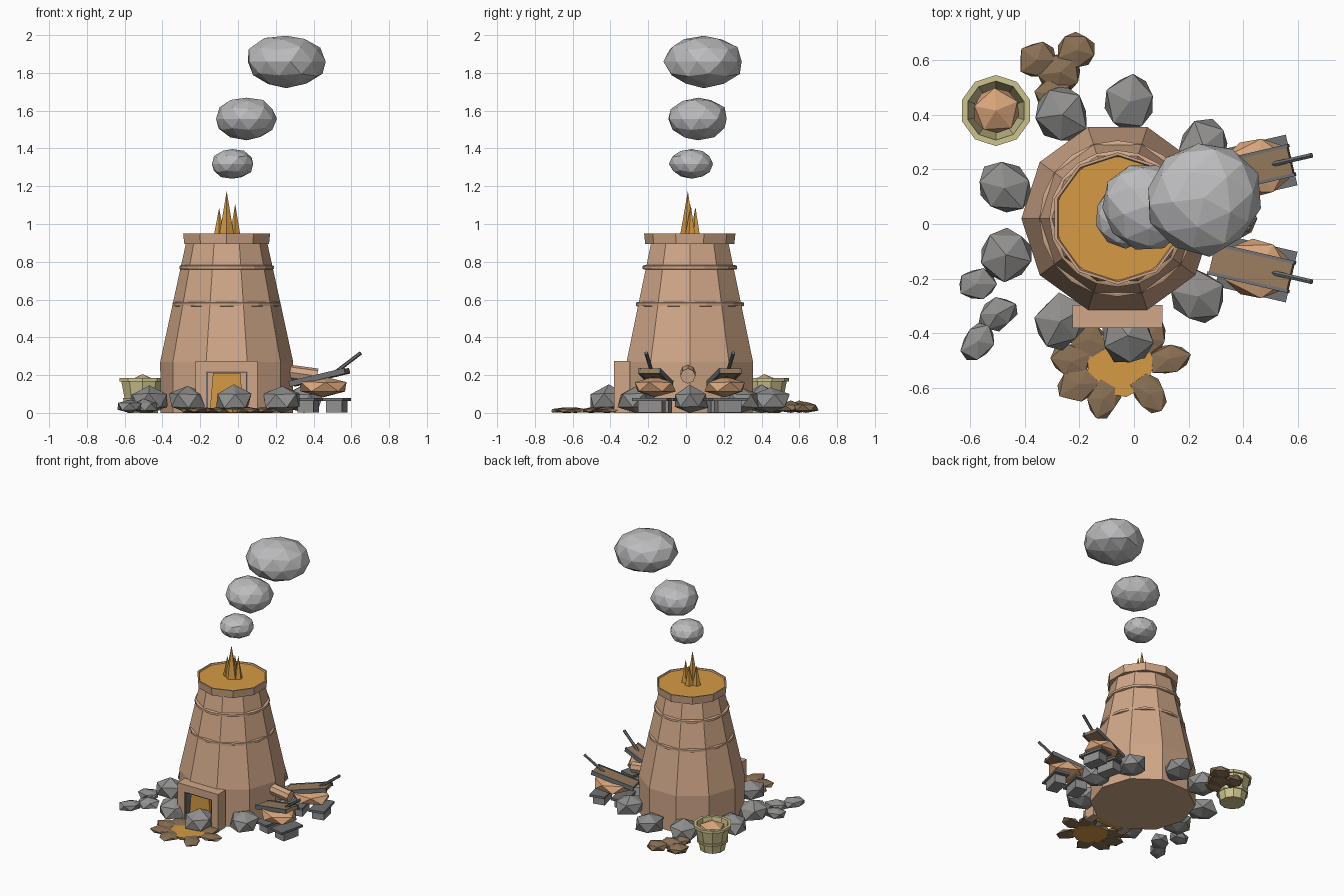
import bpy, bmesh, math, random
from mathutils import Matrix, Vector

random.seed(4)
cube = bpy.data.objects.get("Cube")
if cube:
    bpy.data.objects.remove(cube, do_unlink=True)


def material(name, *rgb):
    """Flat colour given as sRGB bytes, stored linear."""
    col = [((c / 255 + 0.055) / 1.055) ** 2.4 for c in rgb] + [1]
    m = bpy.data.materials.new(name)
    m.use_nodes = True
    m.diffuse_color = col
    m.node_tree.nodes["Principled BSDF"].inputs["Base Color"].default_value = col
    return m


CLAY = material("clay", 208, 167, 136)
LEATHER = material("leather", 217, 166, 124)
STONE = material("stone", 145, 144, 143)
SMOKE = material("smoke", 188, 188, 190)
GLOW = material("molten_gold", 214, 154, 68)
EARTH = material("earth", 138, 112, 85)
WOOD = material("wood", 150, 122, 92)
WICKER = material("wicker", 205, 195, 143)
IRON = material("iron", 112, 113, 116)

T = Matrix.Translation
CX, CY = -0.06, 0.02          # furnace axis


def finish(name, bm, mat):
    bmesh.ops.recalc_face_normals(bm, faces=bm.faces)
    me = bpy.data.meshes.new(name)
    bm.to_mesh(me)
    bm.free()
    me.materials.append(mat)
    ob = bpy.data.objects.new(name, me)
    bpy.context.collection.objects.link(ob)
    return ob


def box(name, mat, size, mtx):
    bm = bmesh.new()
    bmesh.ops.create_cube(bm, size=1, matrix=mtx @ Matrix.Diagonal((*size, 1)))
    return finish(name, bm, mat)


def lathe(name, mat, profile, sides, centre, turn=0.0, closed=False):
    """Revolve (radius, z) pairs; open profiles are capped at both ends."""
    bm = bmesh.new()
    rings = []
    for r, z in profile:
        angles = [turn + math.tau * i / sides for i in range(sides)]
        rings.append([bm.verts.new((centre[0] + r * math.cos(a),
                                    centre[1] + r * math.sin(a), z)) for a in angles])
    pairs = list(zip(rings, rings[1:]))
    if closed:
        pairs.append((rings[-1], rings[0]))
    else:
        bm.faces.new(rings[0])
        bm.faces.new(rings[-1])
    for a, b in pairs:
        for i in range(sides):
            j = (i + 1) % sides
            bm.faces.new((a[i], a[j], b[j], b[i]))
    return finish(name, bm, mat)


def rod(name, mat, start, end, r1, r2, sides):
    a, b = Vector(start), Vector(end)
    bm = bmesh.new()
    rot = (b - a).to_track_quat('Z', 'Y').to_matrix().to_4x4()
    bmesh.ops.create_cone(bm, cap_ends=True, segments=sides, radius1=r1, radius2=r2,
                          depth=(b - a).length, matrix=T((a + b) / 2) @ rot)
    return finish(name, bm, mat)


def lump(name, mat, centre, radii, turn=0.0, jitter=0.12, detail=1):
    """Faceted boulder, flattened where it meets the ground."""
    bm = bmesh.new()
    bmesh.ops.create_icosphere(bm, subdivisions=detail, radius=1)
    for v in bm.verts:
        v.co *= 1 + random.uniform(-jitter, jitter)
    bm.transform(T(centre) @ Matrix.Rotation(turn, 4, 'Z') @ Matrix.Diagonal((*radii, 1)))
    for v in bm.verts:
        v.co.z = max(v.co.z, 0)
    return finish(name, bm, mat)


# Furnace body, bands and rim
lathe("furnace_body", CLAY, [(0.35, 0), (0.352, 0.27), (0.284, 0.585), (0.213, 0.91)],
      10, (CX, CY))
for i, (r, z) in enumerate([(0.286, 0.575), (0.25, 0.77)]):
    lathe(f"furnace_band_{i}", CLAY, [(r - 0.01, z - 0.012), (r, z - 0.008),
                                      (r, z + 0.008), (r - 0.01, z + 0.012)], 20, (CX, CY))
lathe("furnace_rim", CLAY, [(0.236, 0.895), (0.242, 0.95), (0.232, 0.95), (0.205, 0.895)],
      10, (CX, CY), math.pi / 10, closed=True)
lathe("molten_top", GLOW, [(0.21, 0.91), (0.226, 0.942)], 24, (CX, CY))

# Flames
for i, (dx, dy, r, top) in enumerate([(0, -0.01, 0.042, 1.175), (-0.04, 0.0, 0.03, 1.085),
                                      (0.045, 0.005, 0.03, 1.105), (0, 0.03, 0.03, 1.09)]):
    rod(f"flame_{i}", GLOW, (CX + dx, CY + dy, 0.935), (CX + dx, CY + dy, top), r, 0, 5)

# Smoke puffs
for i, (c, r) in enumerate([((-0.03, 0.03, 1.318), (0.113, 0.117, 0.08)),
                            ((0.045, 0.065, 1.557), (0.159, 0.168, 0.113)),
                            ((0.255, 0.095, 1.86), (0.207, 0.216, 0.142))]):
    lump(f"smoke_puff_{i}", SMOKE, c, r, turn=i, jitter=0.04, detail=2)

# Doorway with glowing opening
for side, x in (("left", 0.077), ("right", -0.197)):
    box(f"door_post_{side}", CLAY, (0.055, 0.085, 0.275), T((x, -0.338, 0.1375)))
box("door_lintel", CLAY, (0.22, 0.085, 0.055), T((CX, -0.338, 0.2475)))
for side, x in (("left", 0.046), ("right", -0.166)):
    box(f"door_lining_{side}", IRON, (0.008, 0.07, 0.22), T((x, -0.338, 0.11)))
box("door_lining_top", IRON, (0.22, 0.07, 0.008), T((CX, -0.338, 0.217)))
bm = bmesh.new()
bmesh.ops.create_cube(bm, size=1, matrix=T((CX, -0.33, 0.106)) @ Matrix.Diagonal((0.18, 0.05, 0.212, 1)))
for v in bm.verts:
    if v.co.z > 0.1:
        v.co.x = CX + (v.co.x - CX) * 0.8
finish("door_glow", bm, GLOW)

# Molten spill ringed by flat earth lumps
lathe("molten_spill", GLOW, [(0.12, 0.002), (0.125, 0.02)], 9, (-0.05, -0.51))
for i, deg in enumerate((12, 55, 130, 172, 212, 250, 306)):
    a = math.radians(deg)
    lump(f"spill_earth_{i}", EARTH, (-0.05 + 0.18 * math.cos(a), -0.52 + 0.125 * math.sin(a), 0.012),
         (0.085, 0.065, 0.018), a)

# Boulders around the base
for i, deg in enumerate((0, 40, 84, 118, 165, 198, 241, 275, 316)):
    a = math.radians(deg)
    d = 0.43 if 50 < deg < 300 else 0.41
    lump(f"boulder_{i}", STONE, (CX + d * math.cos(a), CY + d * math.sin(a), 0.065),
         (0.115, 0.1, 0.078), a)
for i, (x, y) in enumerate([(-0.575, -0.22), (-0.5, -0.33), (-0.57, -0.43)]):
    lump(f"small_boulder_{i}", STONE, (x, y, 0.033), (0.08, 0.062, 0.04), i * 0.5)

# Earth heap behind
for i, (x, y, r) in enumerate([(-0.355, 0.6, 0.075), (-0.21, 0.635, 0.075),
                               (-0.27, 0.555, 0.085), (-0.295, 0.475, 0.07)]):
    lump(f"heap_earth_{i}", EARTH, (x, y, 0.028), (r, r, 0.034), i)

# Air pipe into the furnace
rod("air_pipe", CLAY, (0.2, 0.01, 0.225), (0.42, 0.01, 0.195), 0.04, 0.04, 8)

# Pair of bellows, each on a stone stand
for side, s in (("left", 1), ("right", -1)):
    frame = T((0.45, CY + s * 0.185, 0)) @ Matrix.Rotation(math.radians(13 * s), 4, 'Z')
    tilt = frame @ T((-0.02, 0, 0.188)) @ Matrix.Rotation(math.radians(-13), 4, 'Y')
    lump(f"bellows_bag_{side}", LEATHER, frame @ Vector((0, 0, 0.138)), (0.14, 0.12, 0.054),
         math.radians(13 * s), 0.04)
    box(f"bellows_board_{side}", WOOD, (0.3, 0.1, 0.025), tilt)
    for k in (-1, 1):
        box(f"bellows_rail_{side}_{k}", IRON, (0.31, 0.012, 0.03), tilt @ T((0, 0.054 * k, 0)))
    rod(f"bellows_handle_{side}", IRON, frame @ Vector((0, 0, 0.165)),
        frame @ Vector((0.205, 0, 0.317)), 0.01, 0.01, 6)
    for k, x in enumerate((-0.08, 0.075)):
        box(f"stand_foot_{side}_{k}", STONE, (0.085, 0.13, 0.06), frame @ T((x, 0, 0.032)))
        box(f"stand_cap_{side}_{k}", IRON, (0.11, 0.19, 0.016), frame @ T((x, 0, 0.07)))

# Basket of ore
BC = (-0.505, 0.415)
lathe("basket", WICKER, [(0.085, 0), (0.118, 0.165), (0.13, 0.165), (0.13, 0.185),
                         (0.108, 0.185), (0.09, 0.08), (0.08, 0.02), (0.04, 0.01)],
      10, BC, math.pi / 10)
lathe("basket_hoop", WICKER, [(0.1, 0.06), (0.106, 0.06), (0.109, 0.078), (0.1, 0.078)],
      10, BC, math.pi / 10, closed=True)
lump("basket_ore", LEATHER, (*BC, 0.14), (0.095, 0.09, 0.065), 0.4, 0.05)
